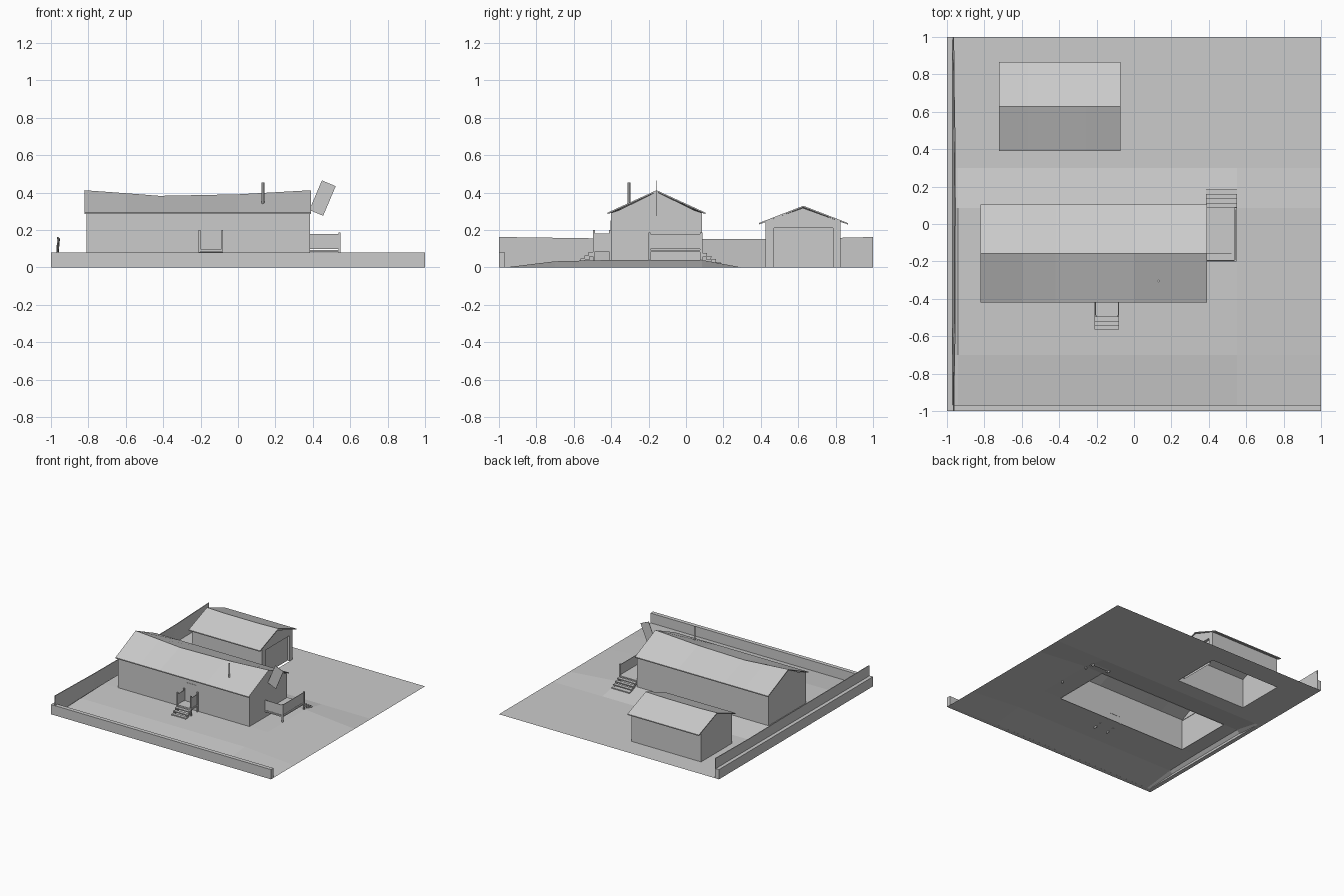
import bpy, bmesh, math
from mathutils import Matrix, Vector

if "Cube" in bpy.data.objects:
    bpy.data.objects.remove(bpy.data.objects["Cube"])

grey = bpy.data.materials.new("plain grey")
grey.diffuse_color = (0.6, 0.6, 0.6, 1)
grey.use_nodes = True
grey.node_tree.nodes["Principled BSDF"].inputs["Base Color"].default_value = grey.diffuse_color


def finish(name, bm, normals=True):
    if normals:
        bmesh.ops.recalc_face_normals(bm, faces=bm.faces[:])
    me = bpy.data.meshes.new(name)
    bm.to_mesh(me)
    bm.free()
    me.materials.append(grey)
    ob = bpy.data.objects.new(name, me)
    bpy.context.collection.objects.link(ob)
    return ob


def box(name, x0, x1, y0, y1, z0, z1):
    bm = bmesh.new()
    bmesh.ops.create_cube(bm, size=1)
    bmesh.ops.scale(bm, vec=(x1 - x0, y1 - y0, z1 - z0), verts=bm.verts)
    bmesh.ops.translate(bm, vec=((x0 + x1) / 2, (y0 + y1) / 2, (z0 + z1) / 2), verts=bm.verts)
    return finish(name, bm)


def lerp(t, pts):
    for (a, va), (b, vb) in zip(pts, pts[1:]):
        if t <= b:
            return va + (vb - va) * max(0, (t - a) / (b - a))
    return pts[-1][1]


def gabled_walls(name, x0, x1, y0, y1, z0, eave, peak, door=None):
    """Open-bottomed walls; optional recessed door (y0, y1, top) on the right end."""
    bm = bmesh.new()
    ym = (y0 + y1) / 2
    prof = [(y0, z0), (y0, eave), (ym, peak), (y1, eave), (y1, z0)]
    left = [bm.verts.new((x0, y, z)) for y, z in prof]
    right = [bm.verts.new((x1, y, z)) for y, z in prof]
    bm.faces.new(left[::-1])
    for i in (0, 3):
        bm.faces.new((left[i], left[i + 1], right[i + 1], right[i]))
    if door:
        d0, d1, top = door
        o = [bm.verts.new((x1, y, z)) for y, z in ((d0, z0), (d0, top), (d1, top), (d1, z0))]
        n = [bm.verts.new((x1 - 0.02, v.co.y, v.co.z)) for v in o]
        bm.faces.new(right[:3] + right[3:] + o[::-1])
        for i in range(3):
            bm.faces.new((o[i], o[i + 1], n[i + 1], n[i]))
        bm.faces.new(n)
    else:
        bm.faces.new(right)
    return finish(name, bm)


def roof(name, ridge, y0, y1, eave, thick):
    """Thin gabled roof following a sagging ridge line of (x, z) points."""
    bm = bmesh.new()
    ym = (y0 + y1) / 2
    rows = []
    for x, z in ridge:
        prof = [(y0, eave), (ym, z), (y1, eave), (y1, eave - thick), (ym, z - thick), (y0, eave - thick)]
        rows.append([bm.verts.new((x, y, h)) for y, h in prof])
    for a, b in zip(rows, rows[1:]):
        for i in range(6):
            j = (i + 1) % 6
            bm.faces.new((a[i], a[j], b[j], b[i]))
    for r in (rows[0], rows[-1]):
        bm.faces.new((r[0], r[1], r[4], r[5]))
        bm.faces.new((r[1], r[2], r[3], r[4]))
    return finish(name, bm)


# Ground: low mound under the house, with openings below both buildings
HOUSE = (-0.81, 0.385, -0.40, 0.085)
GARAGE = (-0.715, -0.08, 0.425, 0.825)
xs = sorted([-0.97, -0.94, 0.55, 1.0, *HOUSE[:2], *GARAGE[:2]])
ys = sorted([-0.97, -0.7, 0.3, 1.0, *HOUSE[2:], *GARAGE[2:]])


def height(x, y):
    hy = lerp(y, [(-0.97, 0), (-0.7, 0.033), (-0.4, 0.04), (0.085, 0.04), (0.3, 0), (1, 0)])
    return hy * lerp(x, [(-0.97, 0.3), (-0.94, 1), (0.55, 1), (1, 0)])


bm = bmesh.new()
grid = [[bm.verts.new((x, y, height(x, y))) for y in ys] for x in xs]
for i in range(len(xs) - 1):
    for j in range(len(ys) - 1):
        cx, cy = (xs[i] + xs[i + 1]) / 2, (ys[j] + ys[j + 1]) / 2
        if any(r[0] < cx < r[1] and r[2] < cy < r[3] for r in (HOUSE, GARAGE)):
            continue
        bm.faces.new((grid[i][j], grid[i + 1][j], grid[i + 1][j + 1], grid[i][j + 1]))
finish("ground", bm, normals=False)

# Low boundary walls
box("front_boundary_wall", -1, 1, -1, -0.967, 0, 0.08)
box("left_boundary_wall", -1, -0.97, -0.967, 1, 0, 0.08)

# Leaning, slightly sagging fence along the left edge
bm = bmesh.new()
rows = []
for y, top, lean in ((-1, 0.163, 0.006), (-0.5, 0.156, 0.012), (0.1, 0.153, 0.014), (0.55, 0.152, 0.01), (1, 0.163, 0.004)):
    rows.append([bm.verts.new(p) for p in ((-0.972, y, 0.0), (-0.966, y, 0.0),
                                           (-0.966 + lean, y, top), (-0.972 + lean, y, top))])
for a, b in zip(rows, rows[1:]):
    for i in range(4):
        j = (i + 1) % 4
        bm.faces.new((a[i], a[j], b[j], b[i]))
bm.faces.new(rows[0])
bm.faces.new(rows[-1])
finish("fence", bm)

# House
gabled_walls("house_walls", *HOUSE, 0.035, 0.292, 0.375)
ridge = [(-0.82, 0.413), (-0.6, 0.397), (-0.42, 0.383), (0.0, 0.391), (0.39, 0.413)]
roof("house_roof", ridge, -0.42, 0.105, 0.293, 0.008)
for sx, x in (("left", HOUSE[0]), ("right", HOUSE[1] - 0.004)):     # gable infill
    bm = bmesh.new()
    tri = [(-0.40, 0.285), (-0.1575, 0.405), (0.085, 0.285)]
    a, b = [[bm.verts.new((x + d, y, z)) for y, z in tri] for d in (0, 0.004)]
    bm.faces.new(a)
    bm.faces.new(b)
    for i in range(3):
        bm.faces.new((a[i], a[(i + 1) % 3], b[(i + 1) % 3], b[i]))
    finish(sx + "_gable", bm)
box("front_door", -0.19, -0.10, -0.403, -0.398, 0.09, 0.25)

# Stove pipe
bm = bmesh.new()
bmesh.ops.create_cone(bm, cap_ends=True, segments=4, radius1=0.008, radius2=0.008, depth=0.125)
bmesh.ops.translate(bm, vec=(0.133, -0.305, 0.3925), verts=bm.verts)
finish("stove_pipe", bm)

# Tilted flat aerial at the right end of the ridge
aerial = box("roof_aerial", -0.04, 0.04, -0.002, 0.002, -0.086, 0.086)
aerial.matrix_world = Matrix.Translation(Vector((0.452, -0.157, 0.371))) @ Matrix.Rotation(math.radians(23), 4, 'Y')

# Front porch: deck, side panels, posts, steps
box("front_porch_deck", -0.21, -0.08, -0.495, -0.40, 0.085, 0.098)
for side, x in (("left", -0.208), ("right", -0.086)):
    box(f"front_porch_{side}_panel", x, x + 0.004, -0.49, -0.40, 0.10, 0.183)
    for k, y in enumerate((-0.497, -0.412)):
        box(f"front_porch_{side}_post_{k}", x - 0.003, x + 0.007, y, y + 0.01, 0.035, 0.2)
for k in range(3):
    y = -0.52 - 0.022 * k
    box(f"front_step_{k}", -0.21, -0.08, y, y + 0.025, 0.075 - 0.018 * k, 0.083 - 0.018 * k)
    for x in (-0.208, -0.088):
        box(f"front_step_riser_{k}", x, x + 0.006, y, y + 0.025, 0.058 - 0.018 * k, 0.075 - 0.018 * k)

# Side porch: deck, panels, legs, steps toward the back
box("side_porch_deck", 0.385, 0.547, -0.2, 0.09, 0.083, 0.093)
box("side_porch_right_panel", 0.538, 0.543, -0.197, 0.08, 0.098, 0.18)
box("side_porch_front_panel", 0.385, 0.54, -0.198, -0.193, 0.098, 0.18)
for k, y in enumerate((-0.2, 0.076)):
    box(f"side_porch_post_{k}", 0.536, 0.547, y, y + 0.011, 0.02, 0.186)
for k in range(4):
    y = 0.085 + 0.024 * k
    box(f"side_step_{k}", 0.385, 0.55, y, y + 0.027, 0.07 - 0.016 * k, 0.078 - 0.016 * k)
    for x in (0.388, 0.54):
        box(f"side_step_riser_{k}", x, x + 0.006, y, y + 0.025, 0.055 - 0.016 * k, 0.07 - 0.016 * k)

# Garage with a recessed door on the right end
gabled_walls("garage_walls", *GARAGE, 0, 0.246, 0.318, door=(0.47, 0.785, 0.21))
roof("garage_roof", [(-0.722, 0.33), (-0.57, 0.325), (-0.26, 0.325), (-0.073, 0.33)], 0.39, 0.865, 0.238, 0.008)
